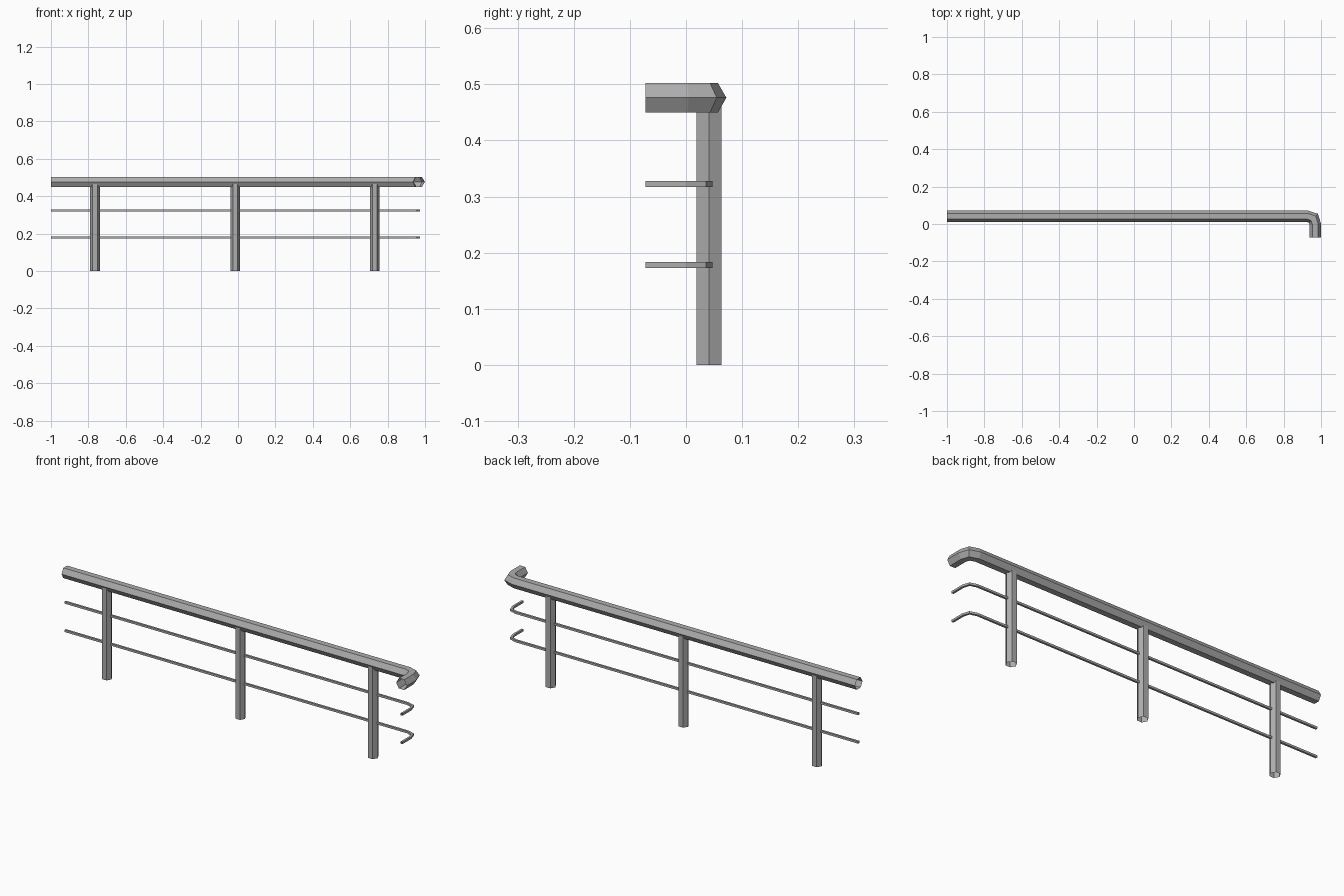
import bpy, bmesh, math
from mathutils import Vector

if "Cube" in bpy.data.objects:
    bpy.data.objects.remove(bpy.data.objects["Cube"], do_unlink=True)

# Single metal colour
metal = bpy.data.materials.new("grey_metal")
metal.use_nodes = True
grey = (0.42, 0.42, 0.42, 1)
metal.diffuse_color = grey
metal.node_tree.nodes["Principled BSDF"].inputs["Base Color"].default_value = grey


def tube(name, path, radius, sides, up, turn=0.0):
    """Open-ended flat-sided tube swept along a path with mitred corners."""
    path, up = [Vector(p) for p in path], Vector(up)
    bm = bmesh.new()
    rings = []
    for i, p in enumerate(path):
        d_in = (p - path[max(i - 1, 0)]).normalized()
        d_out = (path[min(i + 1, len(path) - 1)] - p).normalized()
        d = (d_in + d_out).normalized()
        side = d.cross(up)
        ends = i in (0, len(path) - 1)
        stretch = 1 if ends else 1 / d.dot(d_in)
        ring = []
        for k in range(sides):
            a = turn + math.tau * k / sides
            ring.append(bm.verts.new(p + side * math.cos(a) * radius * stretch
                                     + up * math.sin(a) * radius))
        rings.append(ring)
    for r, s in zip(rings, rings[1:]):
        for k in range(sides):
            j = (k + 1) % sides
            bm.faces.new((r[k], s[k], s[j], r[j]))
    bmesh.ops.recalc_face_normals(bm, faces=bm.faces[:])
    mesh = bpy.data.meshes.new(name)
    bm.to_mesh(mesh)
    bm.free()
    mesh.materials.append(metal)
    obj = bpy.data.objects.new(name, mesh)
    bpy.context.collection.objects.link(obj)
    return obj


def rail_path(z):
    """Long straight run with a rounded return toward the front."""
    plan = [(-1, 0.042), (0.925, 0.042), (0.959, 0.031), (0.969, 0.0), (0.969, -0.072)]
    return [(x, y, z) for x, y in plan]


UP = (0, 0, 1)

# Handrail: hexagonal, flat on top
tube("handrail", rail_path(0.476), 0.03, 6, UP)

# Two thin square bars
for label, z in (("lower", 0.178), ("upper", 0.322)):
    tube(label + "_bar", rail_path(z), 0.0075, 4, UP, math.pi / 4)

# Three hexagonal posts, corners pointing along the rail
for label, x in (("right", -0.765), ("middle", -0.015), ("left", 0.731)):
    tube(label + "_post", [(x, 0.041, 0), (x, 0.041, 0.474)], 0.026, 6, (0, 1, 0))
